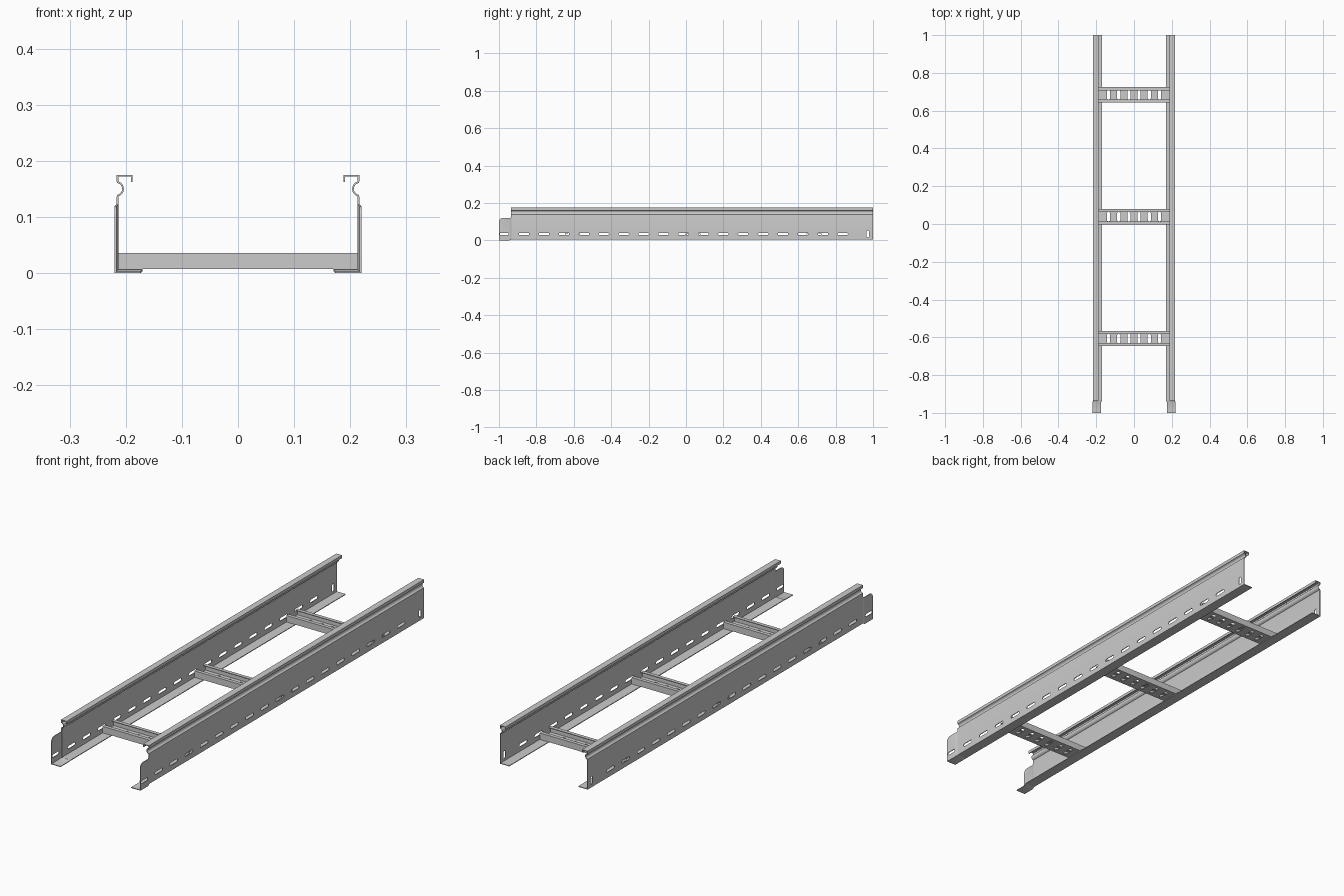
import bpy, bmesh
from math import pi, cos, sin, radians
from mathutils import Vector

if "Cube" in bpy.data.objects:
    bpy.data.objects.remove(bpy.data.objects["Cube"])

T = 0.0032  # sheet thickness


def thicken(path, t=T):
    """Closed outline of a bent sheet from its centre line."""
    p = [Vector(q) for q in path]
    left, right = [], []
    for i, q in enumerate(p):
        d1 = (q - p[i - 1]).normalized() if i else (p[1] - p[0]).normalized()
        d2 = (p[i + 1] - q).normalized() if i < len(p) - 1 else d1
        n1, n2 = Vector((-d1.y, d1.x)), Vector((-d2.y, d2.x))
        m = (n1 + n2).normalized()
        off = m * (t / 2 / m.dot(n1))
        left.append(q + off)
        right.append(q - off)
    return left + right[::-1]


def loft(name, outline, stations, along_x=False):
    """Sweep an outline through (position, shift_u, shift_v) stations."""
    bm = bmesh.new()
    rings = []
    for s, du, dv in stations:
        rings.append([bm.verts.new((s, u + du, v + dv) if along_x else (u + du, s, v + dv))
                      for u, v in outline])
    n = len(outline)
    for a, b in zip(rings, rings[1:]):
        for i in range(n):
            bm.faces.new((a[i], a[(i + 1) % n], b[(i + 1) % n], b[i]))
    bm.faces.new(rings[0])
    bm.faces.new(rings[-1][::-1])
    bmesh.ops.recalc_face_normals(bm, faces=bm.faces)
    return finish(name, bm)


def finish(name, bm):
    me = bpy.data.meshes.new(name)
    bm.to_mesh(me)
    bm.free()
    ob = bpy.data.objects.new(name, me)
    bpy.context.collection.objects.link(ob)
    return ob


def slot_cutter(slots, to_world, depth):
    """One mesh of round-ended slots: (centre_a, centre_b, length_a, length_b)."""
    bm = bmesh.new()
    for ca, cb, la, lb in slots:
        r = min(la, lb) / 2
        ring = []
        for k in range(16):
            a = 2 * pi * (k + 0.5) / 16
            x, y = r * cos(a), r * sin(a)
            x += (la / 2 - r) * (1 if x > 0 else -1)
            y += (lb / 2 - r) * (1 if y > 0 else -1)
            ring.append((ca + x, cb + y))
        lo, hi = [[bm.verts.new(to_world(a, b, d)) for a, b in ring] for d in depth]
        bm.faces.new(lo)
        bm.faces.new(hi[::-1])
        for i in range(16):
            j = (i + 1) % 16
            bm.faces.new((lo[i], hi[i], hi[j], lo[j]))
    bmesh.ops.recalc_face_normals(bm, faces=bm.faces)
    ob = finish("slot_cutter", bm)
    ob.hide_render = True
    return ob


def apply_mods(ob, smooth=True):
    bpy.ops.object.select_all(action='DESELECT')
    bpy.context.view_layer.objects.active = ob
    ob.select_set(True)
    for m in list(ob.modifiers):
        bpy.ops.object.modifier_apply(modifier=m.name)
    if smooth:
        bpy.ops.object.shade_smooth_by_angle(angle=radians(35))


def cut(ob, cutter):
    m = ob.modifiers.new("slots", 'BOOLEAN')
    m.operation, m.solver, m.object = 'DIFFERENCE', 'EXACT', cutter


def mirror_x(ob):
    m = ob.modifiers.new("mirror", 'MIRROR')
    m.use_axis = (True, False, False)


# Side rails: bottom flange, web, inward groove, top return lip
X = 0.2145
groove = [(X + 0.003 - 0.0125 * cos(a), 0.15 + 0.0125 * sin(a))
          for a in [radians(-75 + 150 * k / 8) for k in range(9)]]
rail_path = ([(0.17, 0.0055), (X, 0.0055), (X, 0.1365)] + groove +
             [(X, 0.1635), (X, 0.1734), (0.1895, 0.1734), (0.1895, 0.162)])
rails = loft("side_rails", thicken(rail_path), [(-0.935, 0, 0), (1, 0, 0)])

# Joggled coupling ends that step outward and down past the rail
end_path = [(0.17, 0.0055), (X, 0.0055), (X, 0.123)]
ends = loft("coupling_ends", thicken(end_path),
            [(-1, 0.0038, -0.0039), (-0.944, 0.0038, -0.0039), (-0.934, 0, 0)])
bm = bmesh.new()
bm.from_mesh(ends.data)
corner = [e for e in bm.edges
          if all(v.co.y < -0.999 and v.co.z > 0.11 for v in e.verts)]
bmesh.ops.bevel(bm, geom=corner, offset=0.02, segments=5, profile=0.5, affect='EDGES')
bm.to_mesh(ends.data)
bm.free()

# Slots along the webs, plus an upright one at the far end
web_slots = [(-0.972 + 0.1065 * i, 0.034, 0.047 if i == 0 else 0.055, 0.0135)
             for i in range(18)]
web_slots.append((0.972, 0.034, 0.0135, 0.036))
web_cutter = slot_cutter(web_slots, lambda a, b, d: (d, a, b), (0.2, 0.23))
for ob in (rails, ends):
    cut(ob, web_cutter)
    mirror_x(ob)
    apply_mods(ob)

# Rungs: lipped channels, open upward, slotted through the base
rung_path = [(-0.024, 0.0345), (-0.0385, 0.0345), (-0.0385, 0.0088),
             (0.0385, 0.0088), (0.0385, 0.0345), (0.024, 0.0345)]
rung = loft("rung_1", thicken(rung_path), [(-0.213, 0, 0), (0.213, 0, 0)], along_x=True)
rung_cutter = slot_cutter([(-0.135 + 0.054 * i, 0, 0.017, 0.05) for i in range(6)],
                          lambda a, b, d: (a, b, d), (-0.01, 0.02))
cut(rung, rung_cutter)
apply_mods(rung)
rung.location.y = -0.607
for i in (1, 2):
    copy = bpy.data.objects.new(f"rung_{i + 1}", rung.data)
    copy.location.y = -0.607 + 0.6455 * i
    bpy.context.collection.objects.link(copy)

for c in (web_cutter, rung_cutter):
    bpy.data.objects.remove(c)
